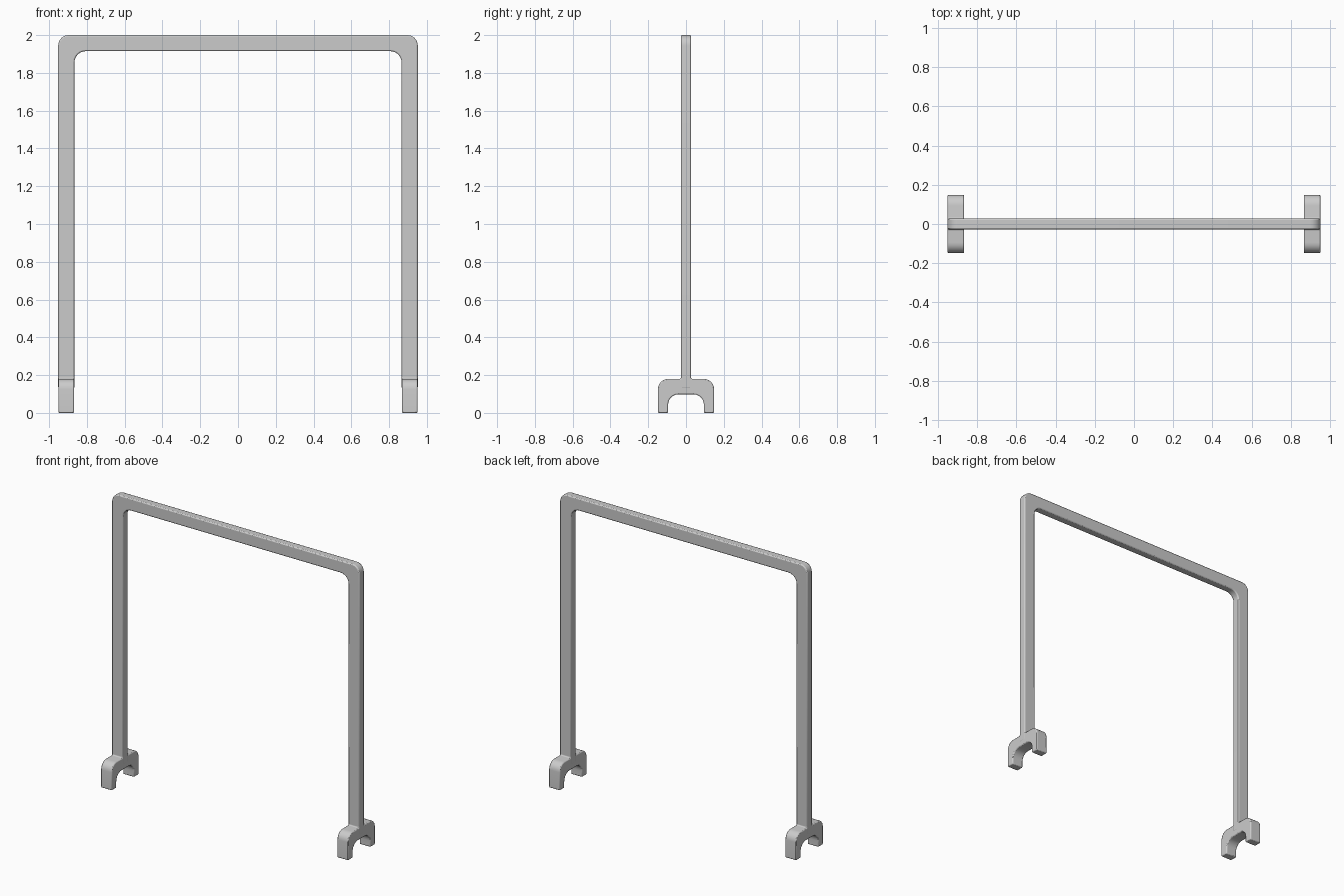
import bpy, bmesh
from math import pi, tan, sin
from mathutils import Vector

if "Cube" in bpy.data.objects:
    bpy.data.objects.remove(bpy.data.objects["Cube"])


def rounded(points, steps=6):
    """Outline from (a, b, radius) corners, each replaced by an arc."""
    out = []
    n = len(points)
    for i, (a, b, r) in enumerate(points):
        p = Vector((a, b))
        if r == 0:
            out.append(p)
            continue
        d0 = (Vector(points[i - 1][:2]) - p).normalized()
        d1 = (Vector(points[(i + 1) % n][:2]) - p).normalized()
        half = d0.angle(d1) / 2
        centre = p + (d0 + d1).normalized() * (r / sin(half))
        u = (p + d0 * (r / tan(half)) - centre) / r
        v = (p + d1 * (r / tan(half)) - centre) / r
        sweep = pi - 2 * half
        for k in range(steps + 1):
            t = k / steps
            w = (u * sin((1 - t) * sweep) + v * sin(t * sweep)) / sin(sweep)
            out.append(centre + w * r)
    return out


def extrude(name, outline, to_3d, depth, bevel):
    """Solid from a 2D outline, with softened edges."""
    bm = bmesh.new()
    face = bm.faces.new([bm.verts.new(to_3d(p)) for p in outline])
    res = bmesh.ops.extrude_face_region(bm, geom=[face], use_keep_orig=True)
    verts = [g for g in res["geom"] if isinstance(g, bmesh.types.BMVert)]
    bmesh.ops.translate(bm, verts=verts, vec=depth)
    bmesh.ops.recalc_face_normals(bm, faces=bm.faces)
    mesh = bpy.data.meshes.new(name)
    bm.to_mesh(mesh)
    bm.free()
    obj = bpy.data.objects.new(name, mesh)
    bpy.context.collection.objects.link(obj)
    mod = obj.modifiers.new("soft_edges", "BEVEL")
    mod.width = bevel
    mod.segments = 2
    mod.angle_limit = pi / 5
    bpy.context.view_layer.objects.active = obj
    obj.select_set(True)
    bpy.ops.object.shade_smooth_by_angle(angle=pi / 6)
    obj.select_set(False)
    return obj


# Upright hoop frame
X, XI, T = 0.952, 0.866, 0.027
hoop = [(-X, 0.13, 0), (-X, 2, 0.055), (X, 2, 0.055), (X, 0.13, 0),
        (XI, 0.13, 0), (XI, 1.915, 0.06), (-XI, 1.915, 0.06), (-XI, 0.13, 0)]
extrude("hoop_frame", rounded(hoop), lambda p: (p.x, -T, p.y), (0, 2 * T, 0), 0.007)

# Arched clip feet, with a small fillet where the leg rises
Y, YI = 0.149, 0.095
foot = [(-Y, 0, 0), (-Y, 0.18, 0.055), (-T, 0.18, 0.008), (-T, 0.195, 0),
        (T, 0.195, 0), (T, 0.18, 0.008), (Y, 0.18, 0.055), (Y, 0, 0),
        (YI, 0, 0), (YI, 0.098, 0.055), (-YI, 0.098, 0.055), (-YI, 0, 0)]
for side, x0 in (("left", -X + 0.001), ("right", XI + 0.001)):
    extrude(side + "_foot", rounded(foot), lambda p: (x0, p.x, p.y),
            (X - XI - 0.002, 0, 0), 0.006)
